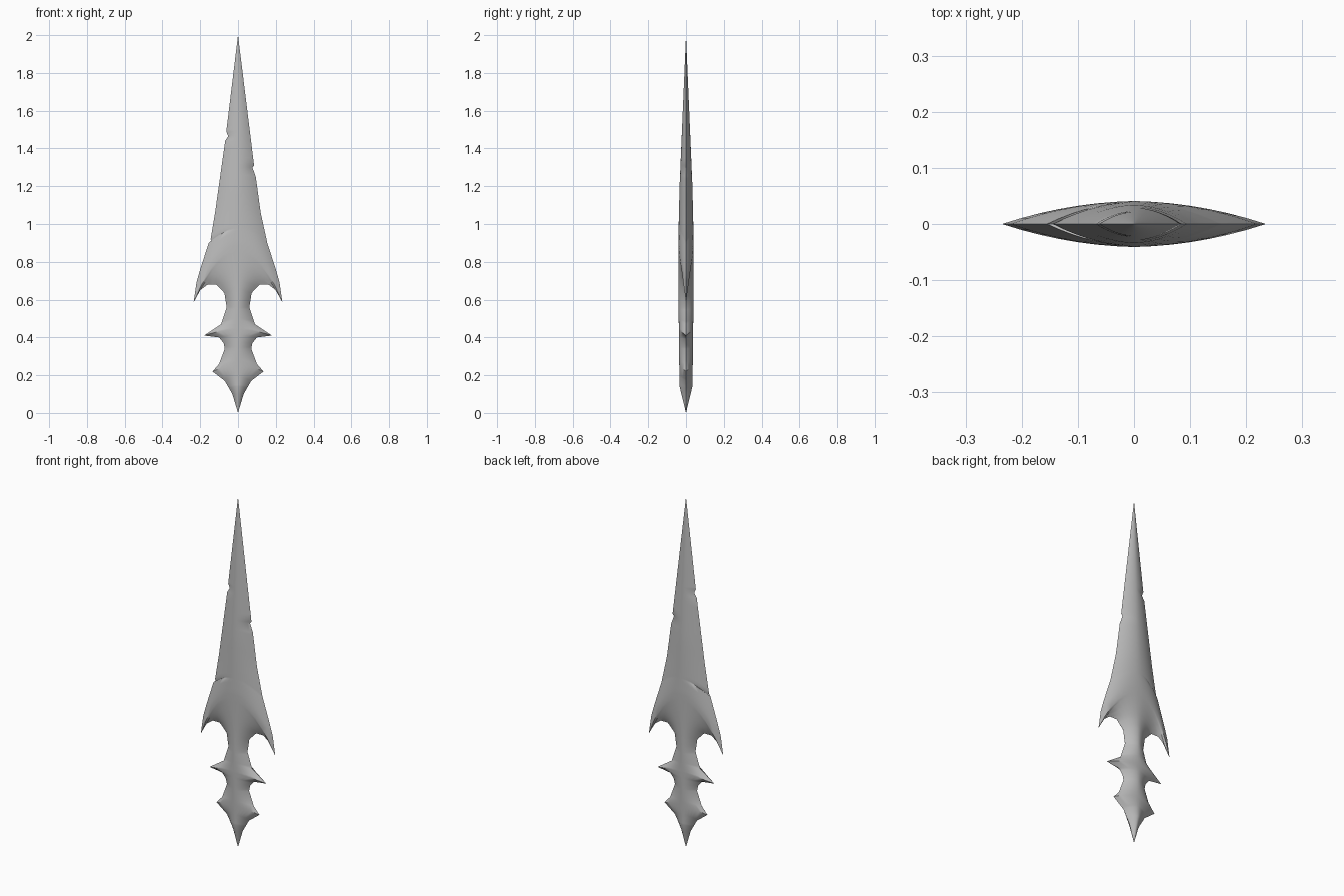
import bpy
import bmesh
import math

default_cube = bpy.data.objects.get("Cube")
if default_cube:
    bpy.data.objects.remove(default_cube, do_unlink=True)

# Outline points: (distance from spine, height, height where the row leaves the spine)
left_edge = [
    (0, 2, 2), (.085, 1.31, 1.31), (.076, 1.3, 1.3), (.094, 1.25, 1.26),
    (.12, 1.06, 1.1), (.155, .9, .98), (.2, .76, .92), (.22, .69, .89),
]
right_edge = [
    (0, 2, 2), (.062, 1.49, 1.49), (.052, 1.465, 1.47), (.068, 1.44, 1.45),
    (.12, 1.07, 1.1), (.145, .92, .985), (.138, .907, .975), (.155, .9, .97),
    (.2, .76, .92), (.22, .69, .89),
]
# Barbs and tang, shared by both sides
lower_edge = [
    (.235, .585, .87), (.2, .65, .83), (.16, .68, .78), (.115, .68, .72),
    (.072, .635, .65), (.06, .56, .56), (.09, .47, .49), (.18, .41, .44),
    (.1, .4, .41), (.076, .37, .375), (.07, .34, .34), (.1, .26, .28),
    (.135, .22, .25), (.07, .17, .19), (.03, .1, .1), (0, 0, 0),
]
# Half thickness of the spine by height
spine_depth = [(0, 0), (.14, .034), (.4, .038), (.6, .039), (.9, .041), (1.2, .034), (2, 0)]


def interpolate(knots, value):
    """Piecewise linear lookup over (key, result) pairs sorted by key."""
    for (k0, r0), (k1, r1) in zip(knots, knots[1:]):
        if value <= k1:
            return r0 + (r1 - r0) * (value - k0) / (k1 - k0)
    return knots[-1][1]


def edge_lookup(points):
    """Outline as two functions of the spine height: reach and height."""
    ordered = sorted(points, key=lambda p: p[2])
    reach = [(s, x) for x, z, s in ordered]
    height = [(s, z) for x, z, s in ordered]
    return reach, height


sides = {
    1: edge_lookup(left_edge + lower_edge),
    -1: edge_lookup(right_edge + lower_edge),
}

# Rows start at every outline corner plus even subdivisions
row_count = 40
row_keys = {s for reach, height in sides.values() for s, x in reach}
row_keys |= {s for s, depth in spine_depth}
row_keys |= {round(2 * i / row_count, 4) for i in range(row_count + 1)}
rows = sorted(row_keys)
columns = 7


def blade_point(s, column, face):
    """Point on the lens-shaped blade; rows bend towards the barb tips."""
    side = 1 if column >= 0 else -1
    reach, height = sides[side]
    t = abs(column) / columns
    z = s + (interpolate(height, s) - s) * t * t
    depth = interpolate(spine_depth, s) * (1 - .1 * t - .9 * t * t)
    return side * interpolate(reach, s) * t, face * depth, z


# Two curved faces joined along the cutting edge
bm = bmesh.new()
for face in (-1, 1):
    grid = [[bm.verts.new(blade_point(s, c, face)) for c in range(-columns, columns + 1)]
            for s in rows]
    for low, high in zip(grid, grid[1:]):
        for i in range(2 * columns):
            bm.faces.new((low[i], low[i + 1], high[i + 1], high[i]))
bmesh.ops.remove_doubles(bm, verts=bm.verts, dist=.00005)
bmesh.ops.dissolve_degenerate(bm, edges=bm.edges, dist=.00005)
bmesh.ops.recalc_face_normals(bm, faces=bm.faces)

mesh = bpy.data.meshes.new("barbed_blade")
bm.to_mesh(mesh)
bm.free()
blade = bpy.data.objects.new("barbed_blade", mesh)
bpy.context.collection.objects.link(blade)

# Plain grey metal
steel = bpy.data.materials.new("grey_steel")
steel.use_nodes = True
colour = (.5, .5, .5, 1)
steel.diffuse_color = colour
for node in steel.node_tree.nodes:
    if node.type == "BSDF_PRINCIPLED":
        node.inputs["Base Color"].default_value = colour
mesh.materials.append(steel)

# Smooth faces, sharp rim
bpy.ops.object.select_all(action="DESELECT")
blade.select_set(True)
bpy.context.view_layer.objects.active = blade
bpy.ops.object.shade_smooth_by_angle(angle=math.radians(35))
